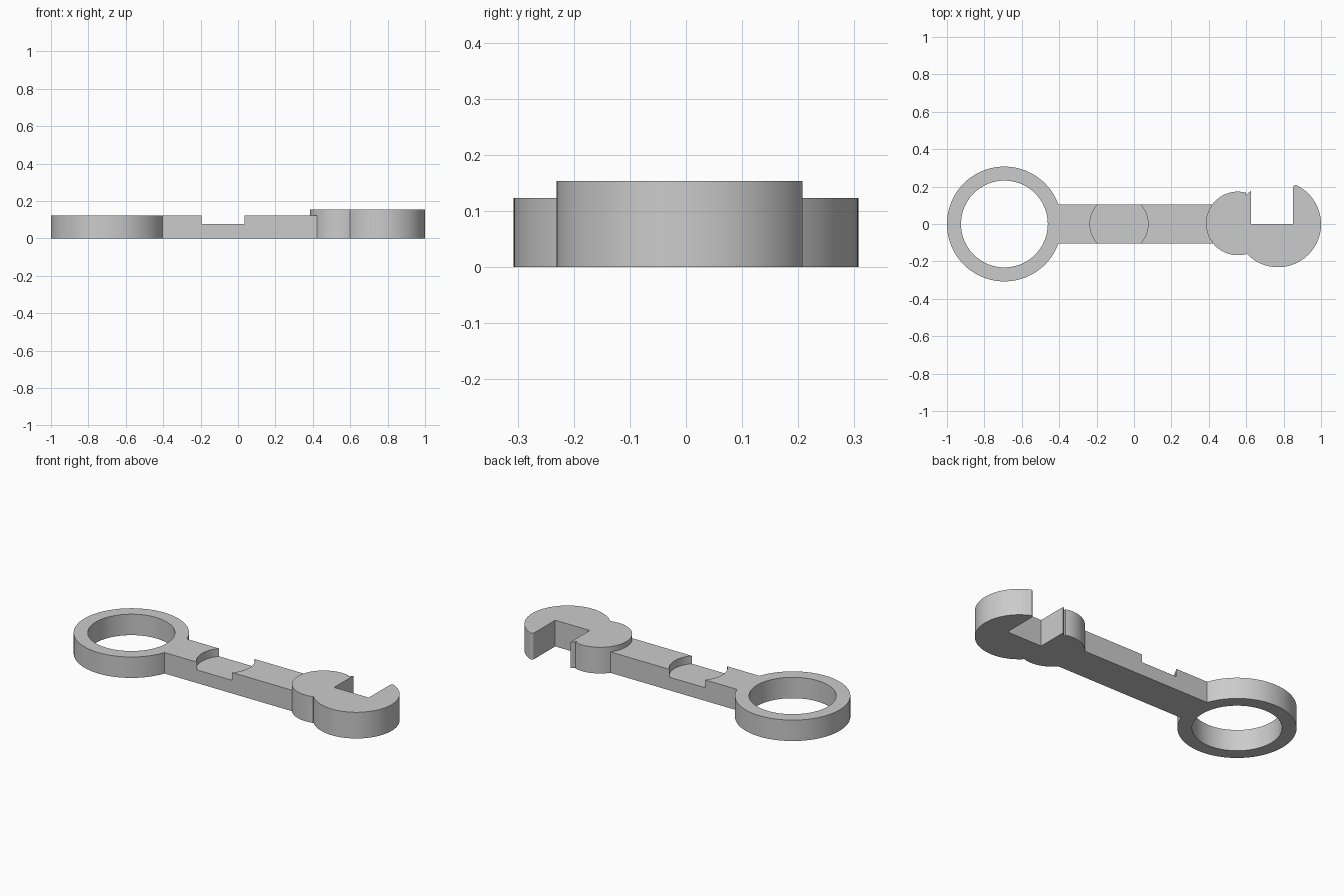
import bpy, bmesh, math

if "Cube" in bpy.data.objects:
    bpy.data.objects.remove(bpy.data.objects["Cube"])

steel = bpy.data.materials.new("plain grey")
steel.use_nodes = True
GREY = (0.6, 0.6, 0.6, 1)
steel.diffuse_color = GREY
steel.node_tree.nodes["Principled BSDF"].inputs["Base Color"].default_value = GREY

THIN, THICK = 0.123, 0.154       # handle and head thickness
SMALL = (0.555, 0.003, 0.17)     # head circles: x, y, radius
BIG = (0.77, -0.001, 0.23)
SLOT_L, SLOT_R = 0.625, 0.85


def arc(circle, a, b, n=64):
    x, y, r = circle
    return [(x + r * math.cos(a + (b - a) * i / n),
             y + r * math.sin(a + (b - a) * i / n)) for i in range(n + 1)]


def disc(circle):
    return arc(circle, 0, math.tau, 128)[:-1]


def extrude(name, outline, z0, z1):
    """Solid prism from a counter-clockwise outline."""
    bm = bmesh.new()
    base = bm.faces.new([bm.verts.new((x, y, z0)) for x, y in outline])
    top = bmesh.ops.extrude_face_region(bm, geom=[base])["geom"]
    bmesh.ops.translate(bm, vec=(0, 0, z1 - z0),
                        verts=[v for v in top if isinstance(v, bmesh.types.BMVert)])
    bmesh.ops.recalc_face_normals(bm, faces=bm.faces)
    mesh = bpy.data.meshes.new(name)
    bm.to_mesh(mesh)
    bm.free()
    mesh.materials.append(steel)
    obj = bpy.data.objects.new(name, mesh)
    bpy.context.collection.objects.link(obj)
    return obj


def activate(obj):
    bpy.ops.object.select_all(action='DESELECT')
    obj.select_set(True)
    bpy.context.view_layer.objects.active = obj


def boolean(obj, other, operation):
    mod = obj.modifiers.new("boolean", 'BOOLEAN')
    mod.operation, mod.solver, mod.object = operation, 'EXACT', other
    activate(obj)
    bpy.ops.object.modifier_apply(modifier=mod.name)
    bpy.data.objects.remove(other)


def angle_at(circle, x):
    return math.acos((x - circle[0]) / circle[2])


# Handle with a round notch across its top
h = 0.104
wrench = extrude("wrench", [(-0.445, -h), (0.5, -h), (0.5, h), (-0.445, h)], 0, THIN)
boolean(wrench, extrude("notch_cutter", disc((-0.08, 0, 0.155)), 0.077, 0.3), 'DIFFERENCE')

# Closed ring end
ring = extrude("ring", disc((-0.693, 0, 0.307)), 0, THIN)
boolean(ring, extrude("ring_hole", disc((-0.693, 0, 0.232)), -0.1, 0.3), 'DIFFERENCE')
boolean(wrench, ring, 'UNION')

# Open jaw: two merged circles with a square slot and a rounded tip
cross = 0.6
big_cross, small_cross = angle_at(BIG, cross), angle_at(SMALL, cross)
tip = arc((SLOT_R + 0.015, 0.193, 0.015), math.radians(75), math.pi, 8)
jaw = (arc(BIG, -big_cross, angle_at(BIG, 0.872))
       + tip + [(SLOT_R, 0), (SLOT_L, 0)]
       + arc(BIG, angle_at(BIG, SLOT_L), big_cross, 4)
       + arc(SMALL, small_cross, math.tau - small_cross))
boolean(wrench, extrude("jaw", jaw, 0, THICK), 'UNION')

activate(wrench)
bpy.ops.object.shade_smooth_by_angle(angle=math.radians(30))
